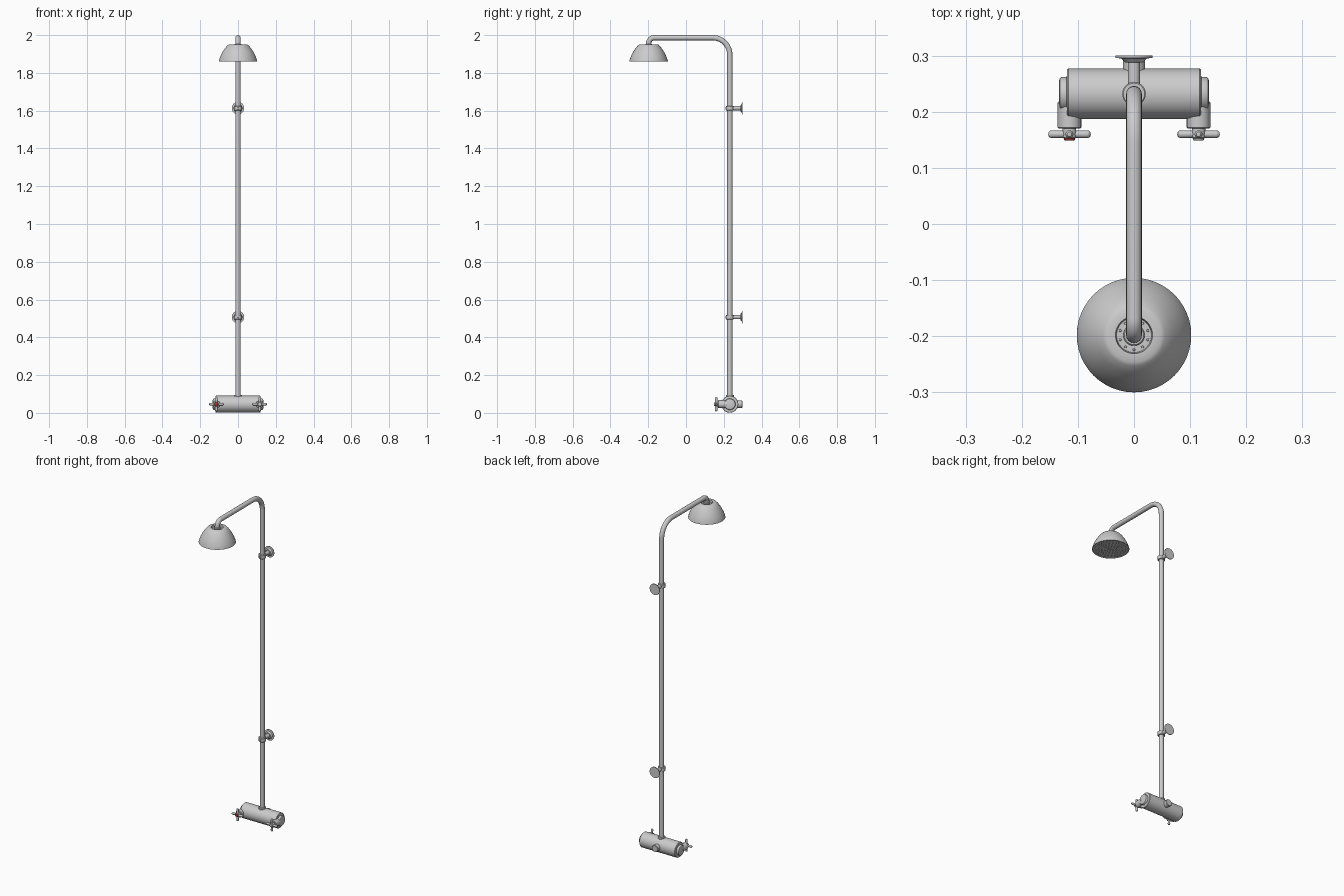
import bpy, bmesh, math
from mathutils import Vector

if "Cube" in bpy.data.objects:
    bpy.data.objects.remove(bpy.data.objects["Cube"])

CY, CZ = 0.232, 0.046      # riser / mixer body centre
HY = -0.198                # shower head centre


def finish(name, bm, angle=35):
    bmesh.ops.remove_doubles(bm, verts=bm.verts, dist=1e-5)
    bmesh.ops.recalc_face_normals(bm, faces=bm.faces)
    me = bpy.data.meshes.new(name)
    bm.to_mesh(me)
    bm.free()
    ob = bpy.data.objects.new(name, me)
    bpy.context.collection.objects.link(ob)
    bpy.ops.object.select_all(action='DESELECT')
    ob.select_set(True)
    bpy.context.view_layer.objects.active = ob
    bpy.ops.object.shade_smooth_by_angle(angle=math.radians(angle))
    return ob


def add_lathe(bm, profile, origin, axis, n=32):
    """Revolve (radius, distance) points about an axis through origin."""
    rot = Vector((0, 0, 1)).rotation_difference(Vector(axis))
    rings = []
    for r, d in profile:
        count = 1 if r == 0 else n
        rings.append([bm.verts.new(Vector(origin) + rot @ Vector(
            (r * math.cos(2 * math.pi * i / n), r * math.sin(2 * math.pi * i / n), d)))
            for i in range(count)])
    for a, b in zip(rings, rings[1:]):
        for i in range(n):
            j = (i + 1) % n
            face = [a[i % len(a)], a[j % len(a)], b[j % len(b)], b[i % len(b)]]
            bm.faces.new(list(dict.fromkeys(face)))


def lathe(name, profile, origin, axis=(0, 0, 1), n=32):
    bm = bmesh.new()
    add_lathe(bm, profile, origin, axis, n)
    return finish(name, bm)


def rod(r, a, b, bevel=0.002):
    return [(0, a), (r - bevel, a), (r, a + bevel), (r, b - bevel), (r - bevel, b), (0, b)]


# riser pipe with two bends, swept from a curve
def bend(cy, cz, r, a0, a1, steps=12):
    return [(0, cy + r * math.cos(math.radians(a0 + (a1 - a0) * i / steps)),
             cz + r * math.sin(math.radians(a0 + (a1 - a0) * i / steps))) for i in range(steps + 1)]


path = [(0, CY, 0.07)] + bend(CY - 0.09, 1.896, 0.09, 0, 90) \
    + bend(HY + 0.03, 1.956, 0.03, 90, 180) + [(0, HY, 1.935)]
cu = bpy.data.curves.new("riser_pipe", 'CURVE')
cu.dimensions = '3D'
cu.bevel_depth = 0.014
cu.bevel_resolution = 6
cu.use_fill_caps = True
sp = cu.splines.new('POLY')
sp.points.add(len(path) - 1)
for p, co in zip(sp.points, path):
    p.co = (*co, 1)
pipe = bpy.data.objects.new("riser_pipe", cu)
bpy.context.collection.objects.link(pipe)
bpy.ops.object.select_all(action='DESELECT')
pipe.select_set(True)
bpy.context.view_layer.objects.active = pipe
bpy.ops.object.convert(target='MESH')
bpy.ops.object.shade_smooth_by_angle(angle=math.radians(35))

# shower head: convex bell with a recessed top and a recessed spray face
lathe("shower_head", [
    (0, 1.940), (0.031, 1.940), (0.033, 1.951), (0.048, 1.951), (0.055, 1.947),
    (0.068, 1.932), (0.082, 1.911), (0.093, 1.889), (0.101, 1.867), (0.102, 1.861),
    (0.098, 1.860), (0.096, 1.864), (0, 1.864)], (0, HY, 0), n=48)
lathe("head_collar", rod(0.019, 1.935, 1.952), (0, HY, 0))

# ring of small studs around the head collar
bm = bmesh.new()
for i in range(10):
    a = 2 * math.pi * (i + 0.5) / 10
    add_lathe(bm, rod(0.0025, 1.938, 1.943, 0.0005),
              (0.026 * math.cos(a), HY + 0.026 * math.sin(a), 0), (0, 0, 1), 8)
finish("head_studs", bm)

# concentric spray nozzles
bm = bmesh.new()
for k in range(6):
    count = max(1, 6 * k)
    for i in range(count):
        a = 2 * math.pi * i / count
        r = 0.0165 * k
        add_lathe(bm, [(0, 1.860), (0.002, 1.860), (0.003, 1.865)],
                  (r * math.cos(a), HY + r * math.sin(a), 0), (0, 0, 1), 8)
finish("spray_nozzles", bm)

# wall brackets: pipe clamp, arm, flange and front screw
for tag, z in (("lower", 0.507), ("upper", 1.613)):
    lathe(tag + "_clamp", rod(0.021, -0.012, 0.012), (0, CY, z))
    lathe(tag + "_bracket_arm", rod(0.011, 0.01, 0.066, 0.001), (0, CY, z), (0, 1, 0))
    lathe(tag + "_wall_flange", [(0, 0.288), (0.016, 0.288), (0.023, 0.295), (0.033, 0.296),
                                 (0.033, 0.300), (0, 0.300)], (0, 0, z), (0, 1, 0))
    lathe(tag + "_clamp_screw", rod(0.006, 0.015, 0.024, 0.001), (0, CY, z), (0, -1, 0), 16)

# mixer body with stepped end caps
half = [(0.028, 0.132), (0.030, 0.129), (0.030, 0.120), (0.043, 0.119), (0.045, 0.117)]
lathe("mixer_body", [(0, -0.134), (0.022, -0.134)] + [(r, -d) for r, d in half]
      + [(r, d) for r, d in reversed(half)] + [(0.022, 0.134), (0, 0.134)],
      (0, CY, CZ), (1, 0, 0), 40)
lathe("riser_collar", rod(0.021, 0.08, 0.096), (0, CY, 0))
lathe("wall_inlet", rod(0.020, 0.03, 0.066), (0, CY, CZ), (0, 1, 0))

# valves with four-armed handles
red = bpy.data.materials.new("hot_red")
red.diffuse_color = (0.5, 0.03, 0.03, 1)
red.use_nodes = True
red.node_tree.nodes["Principled BSDF"].inputs["Base Color"].default_value = red.diffuse_color
for tag, x in (("hot", -0.115), ("cold", 0.115)):
    lathe(tag + "_valve_stem", rod(0.021, -0.218, -0.170), (x, 0, CZ), (0, -1, 0))
    lathe(tag + "_handle_hub", rod(0.012, -0.172, -0.152), (x, 0, CZ), (0, -1, 0))
    bm = bmesh.new()
    for d in ((1, 0, 0), (-1, 0, 0), (0, 0, 1), (0, 0, -1)):
        add_lathe(bm, [(0, 0), (0.006, 0), (0.007, 0.031), (0.0065, 0.034),
                       (0.004, 0.037), (0, 0.038)], (x, 0.160, CZ), d, 16)
    finish(tag + "_handle_arms", bm)
    cap = lathe(tag + "_cap", rod(0.010, -0.153, -0.149, 0.001), (x, 0, CZ), (0, -1, 0), 24)
    if tag == "hot":
        cap.data.materials.append(red)
